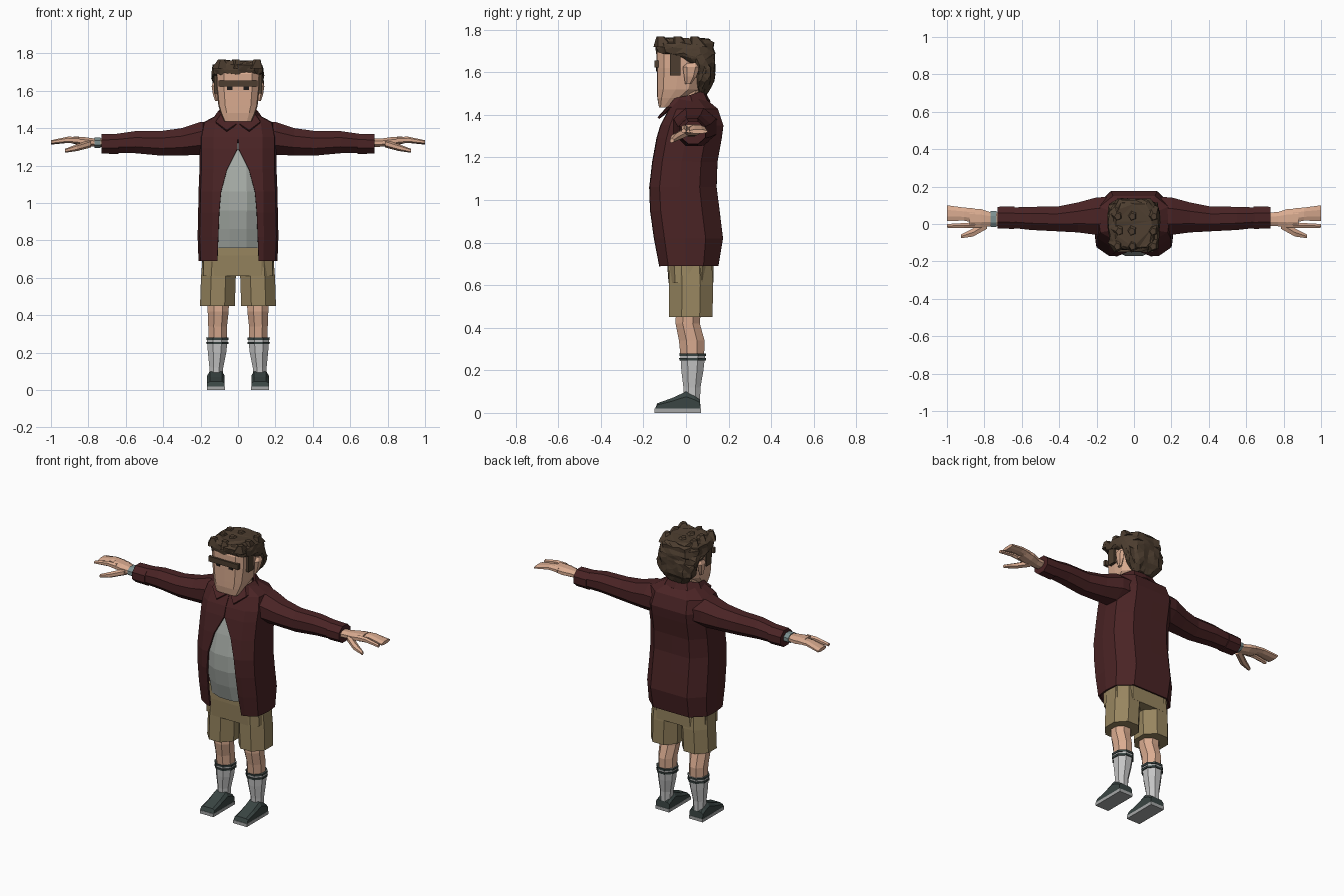
import bpy, bmesh, math, random
from mathutils import Vector

random.seed(4)


def mat(name, *rgb):
    m = bpy.data.materials.new(name)
    m.diffuse_color = (*rgb, 1)
    return m


SKIN = mat("skin", .70, .41, .28)
HAIR = mat("hair_brown", .075, .048, .029)
MAROON = mat("jacket_maroon", .068, .017, .018)
SHIRT = mat("shirt_grey", .38, .41, .38)
KHAKI = mat("shorts_khaki", .31, .235, .115)
SOCK = mat("sock_white", .56, .56, .56)
SHOE = mat("shoe_slate", .042, .06, .057)
SOLE = mat("sole_grey", .38, .39, .39)
WATCH = mat("watch_steel", .20, .28, .28)
BLACK = mat("eye_black", .012, .01, .01)


def finish(bm, name, material):
    bmesh.ops.recalc_face_normals(bm, faces=bm.faces)
    me = bpy.data.meshes.new(name)
    bm.to_mesh(me)
    bm.free()
    me.materials.append(material)
    ob = bpy.data.objects.new(name, me)
    bpy.context.collection.objects.link(ob)
    return ob


def loft(name, rings, material, closed=True, cuts=0, jitter=0):
    """Skin a list of equal-length rings of points."""
    bm = bmesh.new()
    rows = [[bm.verts.new(p) for p in r] for r in rings]
    n = len(rows[0])
    for a, b in zip(rows, rows[1:]):
        for i in range(n if closed else n - 1):
            j = (i + 1) % n
            bm.faces.new((a[i], a[j], b[j], b[i]))
    if closed:
        bm.faces.new(rows[0])
        bm.faces.new(rows[-1])
    if cuts:
        bmesh.ops.subdivide_edges(bm, edges=bm.edges[:], cuts=cuts, use_grid_fill=True)
    if jitter:
        for v in bm.verts:
            v.co += Vector([random.uniform(-jitter, jitter) for _ in range(3)])
        bmesh.ops.triangulate(bm, faces=bm.faces[:])
    return finish(bm, name, material)


def section(z, hx, yf, yb, w=0, closed=True):
    """Boxy symmetric body section at height z, opened by w at the front."""
    half = [(w, 0), (max(.65 * hx, w + .02), .01), (.95 * hx, .15), (hx, .45),
            (.97 * hx, .75), (.6 * hx, 1), (0, 1)]
    pts = [Vector((x, yf + t * (yb - yf), z)) for x, t in half]
    other = [Vector((-p.x, p.y, p.z)) for p in pts[-2::-1]]
    return pts + (other[:-1] if closed else other)


def oval(axis, pos, c1, c2, r1, r2, n=8):
    """Polygon ring across an axis: 'x' gives (y, z), 'z' gives (x, y)."""
    k = 1 / math.cos(math.pi / n)
    out = []
    for i in range(n):
        a = 2 * math.pi * (i + .5) / n
        u, v = c1 + k * r1 * math.cos(a), c2 + k * r2 * math.sin(a)
        out.append(Vector((pos, u, v) if axis == 'x' else (u, v, pos)))
    return out


def tube(name, axis, stations, material, s=1, n=8):
    rings = [[Vector((s * p.x, p.y, p.z)) for p in oval(axis, *st, n=n)] for st in stations]
    return loft(name, rings, material)


def box(name, lo, hi, material):
    x0, y0, z0 = lo
    x1, y1, z1 = hi
    return loft(name, [[(x0, y0, z), (x1, y0, z), (x1, y1, z), (x0, y1, z)]
                       for z in (z0, z1)], material)


def thicken(ob, t):
    m = ob.modifiers.new("thickness", 'SOLIDIFY')
    m.thickness, m.offset = t, 0


# Jacket body, open at the front: z, half width, front, back, half opening
jacket = [(.69, .205, -.12, .146, .11), (.82, .21, -.145, .168, .105),
          (.95, .207, -.163, .152, .10), (1.06, .205, -.167, .138, .09),
          (1.18, .20, -.153, .142, .058), (1.29, .20, -.133, .162, .002),
          (1.35, .20, -.115, .17, .001), (1.425, .185, -.075, .145, .001),
          (1.47, .10, -.05, .09, .001)]
thicken(loft("jacket", [section(*r, closed=False) for r in jacket], MAROON, False), .012)

# Folded collar
top = [(.008, -.085, 1.42), (.085, -.05, 1.475), (.10, .02, 1.49), (.06, .075, 1.51), (0, .08, 1.515)]
low = [(.06, -.13, 1.385), (.118, -.085, 1.43), (.128, .03, 1.45), (.08, .10, 1.455), (0, .11, 1.46)]
thicken(loft("collar", [h + [(-x, y, z) for x, y, z in h[-2::-1]] for h in (top, low)],
             MAROON, False), .012)

# Shirt with belly
tube("shirt", 'z', [(.76, 0, 0, .165, .122), (.86, 0, 0, .17, .152), (.96, 0, -.02, .175, .15),
                    (1.06, 0, -.02, .175, .15), (1.18, 0, -.01, .165, .135),
                    (1.30, 0, 0, .15, .11), (1.42, 0, .02, .09, .07)], SHIRT, n=12)

# Shorts hips
loft("shorts_hips", [section(*r) for r in ((.61, .195, -.082, .128), (.72, .192, -.09, .13),
                                           (.80, .18, -.09, .11))], KHAKI)

# Neck and head
tube("neck", 'z', [(1.40, 0, .02, .07, .06), (1.55, 0, .015, .07, .065)], SKIN)
loft("head", [section(*r) for r in (
    (1.435, .072, -.127, -.08), (1.48, .092, -.135, .0), (1.52, .105, -.136, .06),
    (1.62, .116, -.137, .09), (1.69, .117, -.138, .10), (1.73, .10, -.12, .09))], SKIN)
box("eyebrow_band", (-.105, -.149, 1.622), (.105, -.13, 1.655), HAIR)

# Hair: faceted cap and tufts
loft("hair", [section(*r) for r in (
    (1.50, .065, .06, .10), (1.56, .115, .05, .132), (1.62, .132, .04, .133),
    (1.665, .138, -.03, .133), (1.69, .138, -.135, .132), (1.735, .132, -.143, .128),
    (1.758, .10, -.125, .11))], HAIR, cuts=1, jitter=.006)
for i in range(9):
    x, y = -.09 + .09 * (i % 3), -.10 + .08 * (i // 3)
    tube("hair_tuft", 'z', [(1.72, x, y, .04, .045),
                            (1.768, x + random.uniform(-.02, .02), y - .02, .014, .016)], HAIR, n=5)

for s, side in ((1, "left"), (-1, "right")):
    def limb(name, axis, stations, material, n=8):
        return tube(side + "_" + name, axis, stations, material, s, n)

    def block(name, x0, x1, y0, y1, z0, z1, material):
        return box(side + "_" + name, (s * x0, y0, z0), (s * x1, y1, z1), material)

    # Face details
    block("eye", .03, .058, -.141, -.134, 1.605, 1.622, BLACK)
    block("sideburn", .10, .128, -.075, -.025, 1.585, 1.69, HAIR)
    limb("ear", 'z', [(1.545, .115, .01, .008, .012), (1.58, .122, .02, .012, .025),
                      (1.625, .127, .025, .014, .035), (1.645, .122, .03, .01, .02)], SKIN, 6)

    # Sleeve and cuff
    limb("sleeve", 'x', [(.13, .045, 1.345, .10, .085), (.2, .042, 1.345, .10, .088),
                         (.3, .035, 1.327, .08, .073), (.41, .027, 1.319, .066, .066),
                         (.55, .03, 1.325, .062, .059), (.66, .034, 1.318, .054, .05)], MAROON)
    limb("cuff", 'x', [(.64, .034, 1.316, .060, .054), (.73, .034, 1.316, .058, .052)], MAROON)

    # Hand: palm, fingers, index finger, thumb
    limb("palm", 'x', [(.70, .024, 1.32, .036, .022), (.77, .026, 1.323, .038, .022),
                       (.82, .03, 1.328, .05, .024), (.88, .033, 1.336, .05, .02)], SKIN)
    limb("fingers", 'x', [(.85, .045, 1.334, .038, .018), (.91, .053, 1.337, .035, .016),
                          (1.0, .058, 1.322, .042, .010)], SKIN)
    limb("index_finger", 'x', [(.85, -.006, 1.334, .015, .017), (.91, -.008, 1.338, .013, .014),
                               (1.0, -.010, 1.325, .010, .009)], SKIN, 6)
    limb("thumb", 'x', [(.785, .0, 1.318, .025, .018), (.86, -.045, 1.296, .022, .016),
                        (.925, -.066, 1.279, .010, .009)], SKIN, 6)

    # Shorts leg, bare leg, sock with two stripes
    limb("shorts_leg", 'z', [(.45, .11, .022, .093, .102), (.60, .105, .024, .093, .104),
                             (.72, .10, .02, .088, .10)], KHAKI)
    limb("leg", 'z', [(.26, .108, .03, .05, .055), (.34, .109, .027, .050, .06),
                      (.42, .106, .008, .056, .057), (.55, .106, .015, .06, .06)], SKIN)
    limb("sock", 'z', [(.06, .117, .028, .034, .038), (.12, .116, .028, .037, .04),
                       (.20, .112, .03, .049, .052), (.28, .11, .032, .056, .059)], SOCK)
    for z in (.245, .268):
        limb("sock_stripe", 'z', [(z, .11, .031, .059, .062), (z + .012, .11, .031, .060, .063)], SHOE)

    # Shoe and sole
    outline = [(.068, .02), (.066, .06), (.04, .08), (0, .10), (-.065, .07), (-.135, .045), (-.145, .02)]
    loft(side + "_shoe", [[(s * (.118 + dx), y, .02 + (z - .02) * k) for y, z in outline]
                          for dx, k in ((-.047, .7), (-.033, 1), (.033, 1), (.047, .7))], SHOE)
    block("sole", .070, .166, -.148, .07, 0, .02, SOLE)

# Wristwatch on one arm
tube("watch", 'x', [(.735, .026, 1.322, .043, .028), (.768, .026, 1.322, .043, .028)], WATCH, -1)
